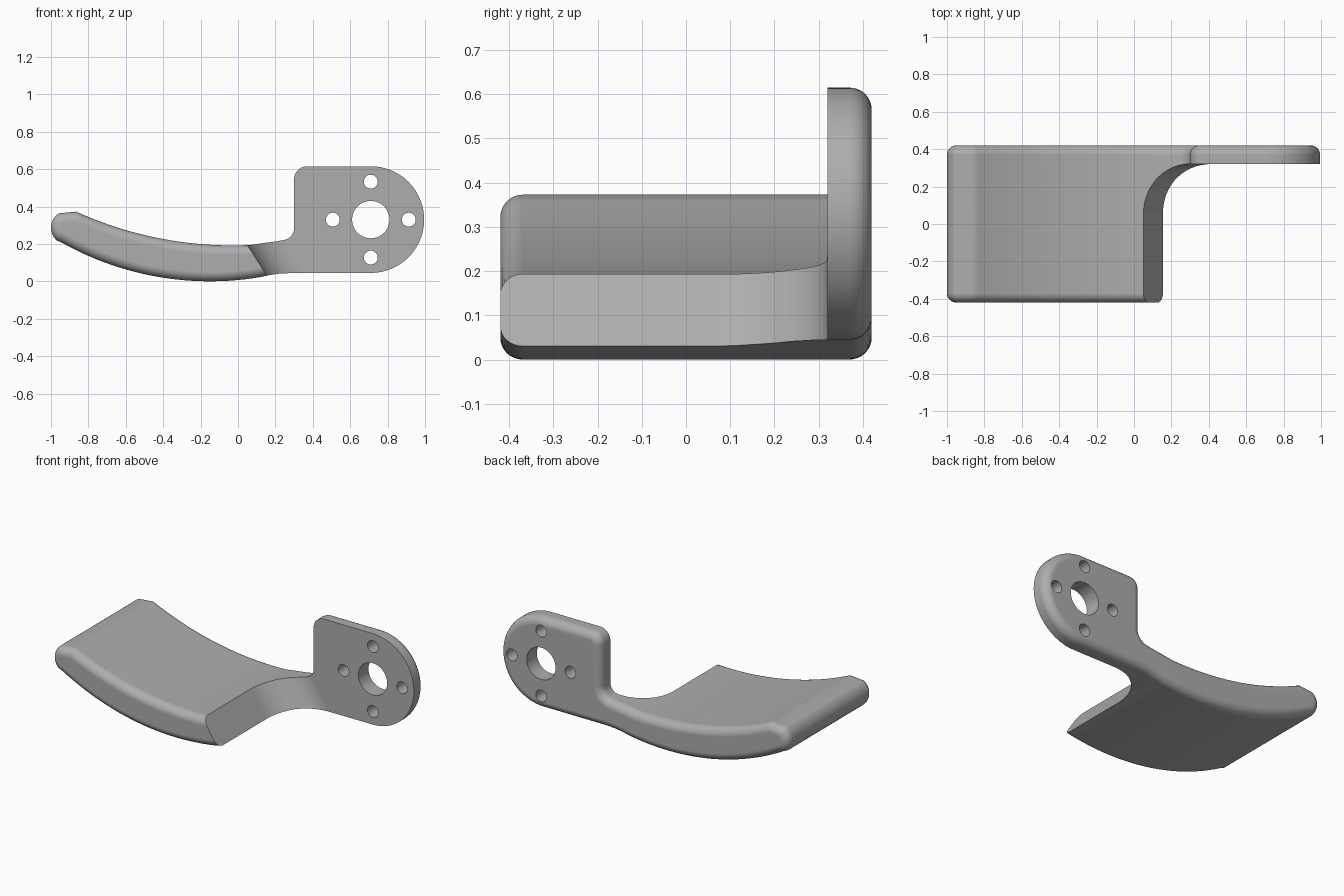
import bpy, bmesh, math
from math import sin, cos, radians, sqrt

cube = bpy.data.objects.get("Cube")
if cube:
    bpy.data.objects.remove(cube)

HALF = 0.42      # half depth
ROUND = 0.05     # edge rounding
WALL = 0.32      # front face of the mounting plate
HUB = (0.71, 0.33)

grey = bpy.data.materials.new("plain grey")
grey.use_nodes = True
grey.diffuse_color = (0.42, 0.42, 0.42, 1)
grey.node_tree.nodes["Principled BSDF"].inputs["Base Color"].default_value = (0.42, 0.42, 0.42, 1)


def arc(cx, cz, r, a0, a1, n):
    return [(cx + r * cos(radians(a0 + (a1 - a0) * i / n)),
             cz + r * sin(radians(a0 + (a1 - a0) * i / n))) for i in range(n + 1)]


def sag(x0, x1, low_x, low_z, r, n=28):
    """Points along a shallow bowl-shaped arc."""
    xs = [x0 + (x1 - x0) * i / n for i in range(n + 1)]
    return [(x, low_z + r - sqrt(r * r - (x - low_x) ** 2)) for x in xs]


def loft(name, rings):
    """Closed solid through matching rings of points."""
    bm = bmesh.new()
    loops = [[bm.verts.new(p) for p in ring] for ring in rings]
    n = len(loops[0])
    for a, b in zip(loops, loops[1:]):
        for i in range(n):
            j = (i + 1) % n
            bm.faces.new((a[i], a[j], b[j], b[i]))
    bm.faces.new(loops[0])
    bm.faces.new(loops[-1])
    bmesh.ops.recalc_face_normals(bm, faces=bm.faces)
    mesh = bpy.data.meshes.new(name)
    bm.to_mesh(mesh)
    bm.free()
    mesh.materials.append(grey)
    obj = bpy.data.objects.new(name, mesh)
    bpy.context.collection.objects.link(obj)
    return obj


def inset(points, d):
    """Move a counter-clockwise outline inward by d."""
    out = []
    for i, (x, z) in enumerate(points):
        (ax, az), (bx, bz) = points[i - 1], points[(i + 1) % len(points)]
        ux, uz, vx, vz = x - ax, z - az, bx - x, bz - z
        lu, lv = math.hypot(ux, uz), math.hypot(vx, vz)
        nx, nz = -uz / lu - vz / lv, ux / lu + vx / lv
        s = 2 * d / (nx * nx + nz * nz)
        out.append((x + nx * s, z + nz * s))
    return out


# Side outline: curved paddle running into the mounting plate
outline = sag(-0.945, 0.12, -0.15, 0.0, 1.62)
outline += [(0.17, 0.034), (0.22, 0.041), (0.28, 0.044)]
outline += arc(*HUB, 0.285, -90, 90, 48)
outline += arc(0.37, 0.545, 0.07, 90, 180, 10)
outline += arc(0.235, 0.285, 0.065, 0, -82, 10)
outline += [(0.2, 0.213), (0.13, 0.204)]
outline += sag(0.06, -0.865, -0.03, 0.192, 2.02)
outline += arc(-0.91, 0.287, 0.09, 114, 238, 16)[1:-1]

# Body with rounded front and back rims
STEPS = 8
rim = [(ROUND * (1 - cos(t)), ROUND * (1 - sin(t)))
       for t in [math.pi / 2 * i / STEPS for i in range(STEPS + 1)]]
levels = [(-HALF + y, d) for y, d in rim] + [(HALF - y, d) for y, d in reversed(rim)]
body = loft("curved_bracket", [[(x, y, z) for x, z in inset(outline, d)] for y, d in levels])

# Slanted cutter clearing the space in front of the plate, with a plan fillet
plan = [(0.155, -0.6)] + arc(0.42, WALL - 0.265, 0.265, 180, 90, 24) + [(1.3, WALL), (1.3, -0.6)]
cutters = [loft("front_cutter", [[(x - 0.64 * (z - 0.03), y, z) for x, y in plan]
                                 for z in (-0.2, 0.9)])]

# Central bore and four screw holes
holes = [(0, 0, 0.1)] + [(0.203 * cos(a), 0.203 * sin(a), 0.037)
                         for a in (0, math.pi / 2, math.pi, 3 * math.pi / 2)]
for dx, dz, r in holes:
    circle = arc(HUB[0] + dx, HUB[1] + dz, r, 0, 360, 40)[:-1]
    cutters.append(loft("hole_cutter", [[(x, y, z) for x, z in circle] for y in (0.2, 0.6)]))

bpy.ops.object.select_all(action='DESELECT')
bpy.context.view_layer.objects.active = body
body.select_set(True)
for cutter in cutters:
    cutter.hide_render = True
    mod = body.modifiers.new("cut", 'BOOLEAN')
    mod.operation = 'DIFFERENCE'
    mod.solver = 'EXACT'
    mod.object = cutter
    bpy.ops.object.modifier_apply(modifier=mod.name)
    bpy.data.objects.remove(cutter)

bpy.ops.object.shade_smooth_by_angle(angle=radians(30))
weighted = body.modifiers.new("even shading", 'WEIGHTED_NORMAL')
weighted.keep_sharp = True
